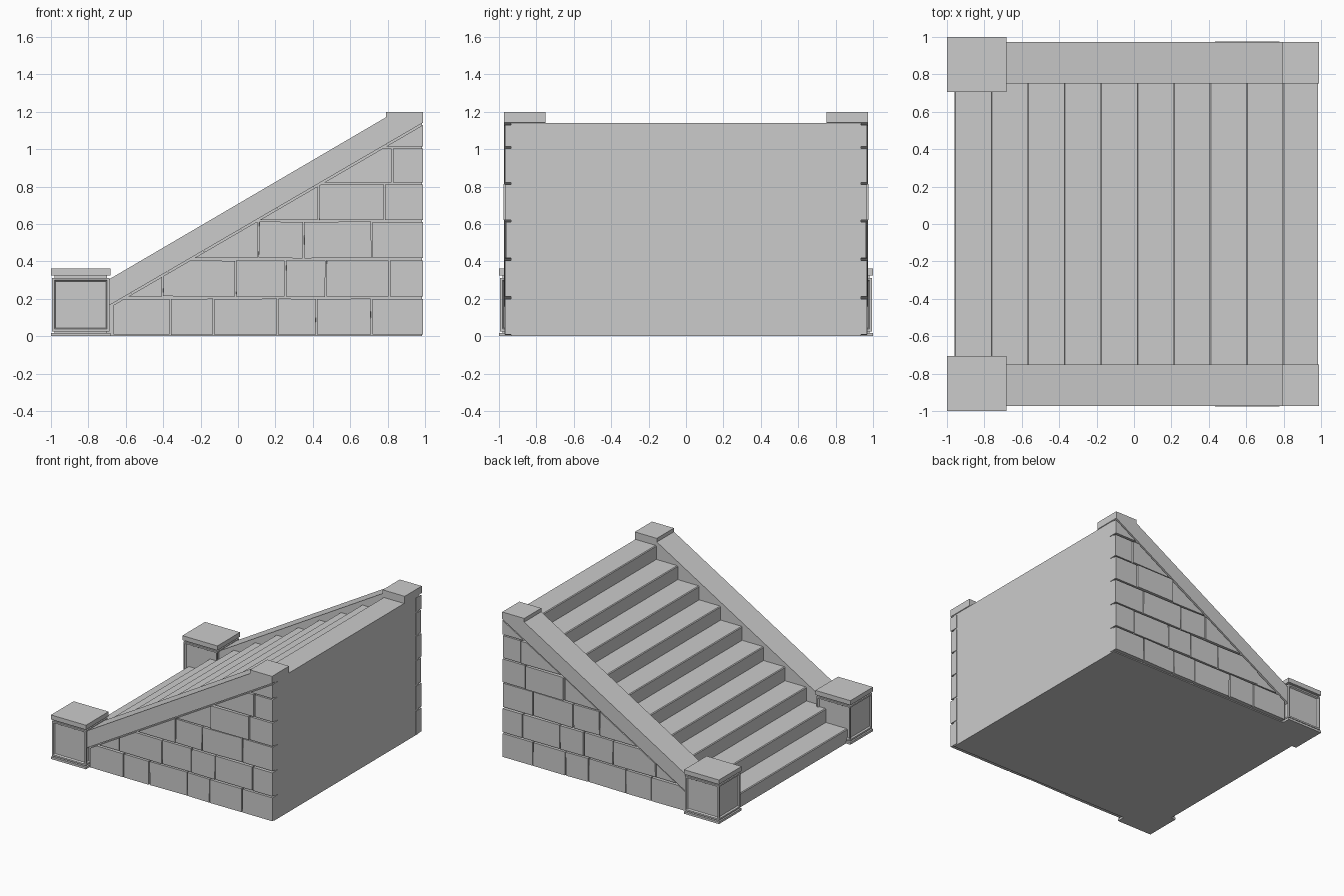
import bpy, bmesh, math, random
from mathutils import Matrix, Vector

if "Cube" in bpy.data.objects:
    bpy.data.objects.remove(bpy.data.objects["Cube"])

random.seed(4)
SLOPE = 0.582


def rail_under(x):
    return 0.17 + SLOPE * (x + 0.68)


def finish(name, bm, mirror=True):
    bmesh.ops.recalc_face_normals(bm, faces=bm.faces)
    me = bpy.data.meshes.new(name)
    bm.to_mesh(me)
    bm.free()
    ob = bpy.data.objects.new(name, me)
    bpy.context.collection.objects.link(ob)
    if mirror:
        m = ob.modifiers.new("mirror", 'MIRROR')
        m.use_axis = (False, True, False)
        m.use_mirror_merge = False
    return ob


def prism(name, profile, y0, y1, mirror=True):
    bm = bmesh.new()
    face = bm.faces.new([bm.verts.new((x, y0, z)) for x, z in profile])
    ext = bmesh.ops.extrude_face_region(bm, geom=[face], use_keep_orig=True)
    vs = [v for v in ext['geom'] if isinstance(v, bmesh.types.BMVert)]
    bmesh.ops.translate(bm, verts=vs, vec=(0, y1 - y0, 0))
    return finish(name, bm, mirror)


def box_bm(lo, hi, rot=None):
    bm = bmesh.new()
    lo, hi = Vector(lo), Vector(hi)
    mat = Matrix.Translation((lo + hi) / 2)
    if rot:
        mat = mat @ rot
    bmesh.ops.create_cube(bm, size=1, matrix=mat @ Matrix.Diagonal((*(hi - lo), 1)))
    return bm


# Solid stair body: ten treads with chamfered noses
run, rise, c = 0.195, 0.114, 0.006
profile = [(0.985, 0), (-0.96, 0)]
for i in range(10):
    x, z = -0.96 + i * run, (i + 1) * rise
    if i:
        profile.append((x, z - rise))
    profile += [(x, z - c), (x + c, z)]
profile.append((0.985, 1.14))
prism("stair_body", profile, -0.935, 0.935, mirror=False)

# Sloping side rails with raised block at the top
prism("side_rail", [(-0.70, rail_under(-0.70)), (-0.70, 0.298), (0.79, 1.17),
                    (0.79, 1.20), (0.99, 1.20), (0.99, 1.142)], -0.972, -0.75)

# Newel posts: base, panelled body, neck, cap
finish("post_base", box_bm((-1, -1, 0), (-0.682, -0.706, 0.018)))
finish("post_core", box_bm((-0.982, -0.982, 0.01), (-0.70, -0.724, 0.34)))
bm = box_bm((-0.995, -0.995, 0.025), (-0.687, -0.711, 0.312))
sides = [f for f in bm.faces if abs(f.normal.z) < 0.5]
bmesh.ops.inset_individual(bm, faces=sides, thickness=0.018)
bmesh.ops.inset_individual(bm, faces=sides, thickness=0.01, depth=-0.012)
finish("post_panelled_body", bm)
finish("post_cap", box_bm((-1, -1, 0.325), (-0.682, -0.706, 0.362)))

# Stone courses, trimmed under the rail: (z0, z1, start, joints...)
courses = [
    (0.008, 0.20, -0.67, -0.362, -0.13, 0.212, 0.42, 0.714, 0.99),
    (0.212, 0.405, -0.62, -0.403, -0.014, 0.253, 0.47, 0.808, 0.99),
    (0.418, 0.612, -0.28, 0.108, 0.35, 0.716, 0.99),
    (0.622, 0.812, 0.05, 0.43, 0.782, 0.99),
    (0.822, 1.003, 0.40, 0.825, 0.99),
    (1.015, 1.16, 0.72, 0.99),
]
for r, (z0, z1, *xs) in enumerate(courses):
    for k, (a, b) in enumerate(zip(xs, xs[1:])):
        edge = b == 0.99
        tilt = 0 if edge or k == 0 else random.uniform(-0.02, 0.02)
        yaw = 0 if edge else random.uniform(-0.015, 0.015)
        rot = Matrix.Rotation(tilt, 4, 'Y') @ Matrix.Rotation(yaw, 4, 'Z')
        front = -0.975 if (r, k) == (3, 1) else -0.966 + random.uniform(-0.003, 0.003)
        bm = box_bm((a + 0.004, front, z0), (b if edge else b - 0.004, -0.90, z1), rot)
        bmesh.ops.bisect_plane(bm, geom=bm.verts[:] + bm.edges[:] + bm.faces[:],
                               plane_co=(0, 0, rail_under(0) - 0.012),
                               plane_no=(-SLOPE, 0, 1), clear_outer=True)
        bmesh.ops.holes_fill(bm, edges=[e for e in bm.edges if e.is_boundary])
        if bm.faces:
            finish(f"wall_stone_{r}_{k}", bm)
        else:
            bm.free()
